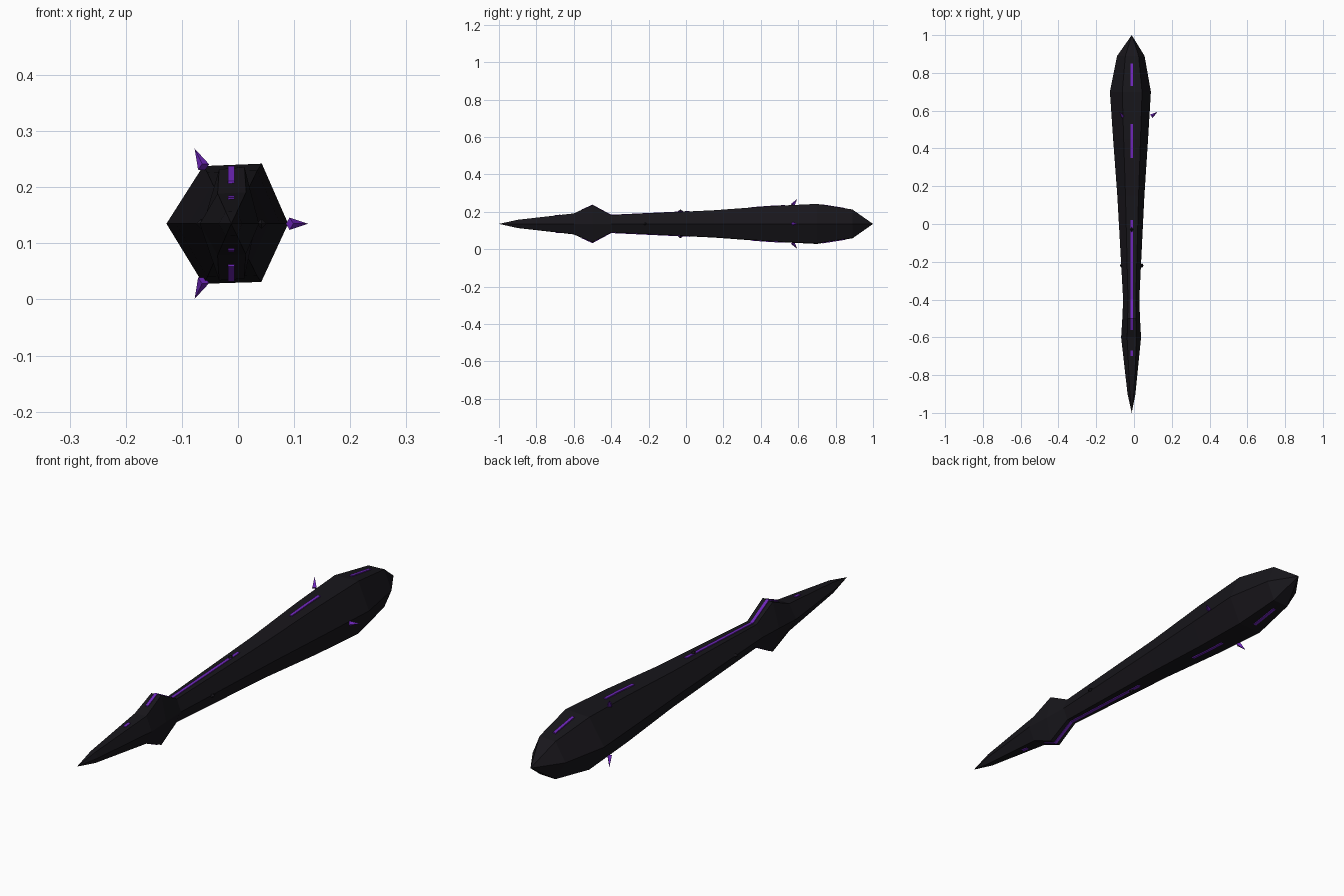
import bpy, math
from mathutils import Vector

if "Cube" in bpy.data.objects:
    bpy.data.objects.remove(bpy.data.objects["Cube"])

CX, CZ = -0.012, 0.135  # long axis of the body


def material(name, color):
    m = bpy.data.materials.new(name)
    m.diffuse_color = (*color, 1)
    m.use_nodes = True
    m.node_tree.nodes["Principled BSDF"].inputs["Base Color"].default_value = m.diffuse_color
    return m


DARK = material("dark_shell", (0.009, 0.008, 0.011))
PURPLE = material("purple_glow", (0.16, 0.02, 0.5))


def make(name, verts, faces, mat):
    me = bpy.data.meshes.new(name)
    me.from_pydata(verts, [], faces)
    me.materials.append(mat)
    ob = bpy.data.objects.new(name, me)
    bpy.context.collection.objects.link(ob)
    return ob


# Ring stations: y, half width, half height
RINGS = [(-0.9, 0.021, 0.022), (-0.6, 0.053, 0.056), (-0.5, 0.047, 0.101),
         (-0.4, 0.043, 0.047), (0.15, 0.072, 0.073), (0.45, 0.093, 0.095),
         (0.7, 0.109, 0.107), (0.89, 0.073, 0.077)]


# Six-sided shell, pointed at both ends
def hexagon(y, w, h):
    shape = [(0.93, 0), (0.5, 1), (-0.46, 0.96), (-1.06, 0), (-0.46, -1), (0.49, -0.97)]
    return [(CX + w * a, y, CZ + h * b) for a, b in shape]


verts = [p for r in RINGS for p in hexagon(*r)]
faces = []
for k in range(len(RINGS) - 1):
    for i in range(6):
        j = (i + 1) % 6
        a = 6 * k
        faces.append((a + i, a + 6 + i, a + 6 + j, a + j))
front, back, last = len(verts), len(verts) + 1, 6 * (len(RINGS) - 1)
verts += [(CX, -1, CZ), (CX, 1, CZ)]
for i in range(6):
    j = (i + 1) % 6
    faces += [(front, i, j), (back, last + j, last + i)]
make("body_shell", verts, faces, DARK)


# Height of the flat top face along the body
def ridge(y):
    for (y0, _, h0), (y1, _, h1) in zip(RINGS, RINGS[1:]):
        if y0 <= y <= y1:
            return h0 + (h1 - h0) * (y - y0) / (y1 - y0)
    return 0.07


# Glowing strips inlaid along the top and bottom faces
def strip(name, y0, y1, side):
    ys = [y0] + [r[0] for r in RINGS if y0 < r[0] < y1] + [y1]
    v, f = [], []
    for y in ys:
        for dx, dz in ((-0.006, -0.01), (0.006, -0.01), (0.006, 0.002), (-0.006, 0.002)):
            v.append((CX + dx, y, CZ + side * (ridge(y) + dz)))
    for k in range(len(ys) - 1):
        for i in range(4):
            j = (i + 1) % 4
            f.append((4 * k + i, 4 * k + j, 4 * k + 4 + j, 4 * k + 4 + i))
    n = len(v)
    f += [(3, 2, 1, 0), (n - 4, n - 3, n - 2, n - 1)]
    make(name, v, f, PURPLE)


SPANS = [(-0.70, -0.67), (-0.56, 0.02), (0.35, 0.53), (0.73, 0.85)]
for side, label in ((1, "top"), (-1, "bottom")):
    for y0, y1 in SPANS:
        strip(f"{label}_glow_strip", y0, y1, side)

# Three spikes around the thick end, leaning back
for deg in (0, 116, -116):
    a = math.radians(deg)
    out = Vector((math.cos(a), 0, math.sin(a)))
    side = Vector((-out.z, 0, out.x))
    extra = 0.0 if deg == 0 else 0.012
    base = Vector((CX, 0.57, CZ)) + out * (0.104 + extra * 0.7)
    tip = Vector((CX, 0.595, CZ)) + out * (0.137 + extra)
    lean = (tip - base).normalized().cross(side)
    v = [base + 0.011 * (side * math.cos(t) + lean * math.sin(t))
         for t in (k * math.pi / 2 for k in range(4))] + [tip]
    make("spike", v, [(3, 2, 1, 0)] + [(i, (i + 1) % 4, 4) for i in range(4)], PURPLE)

# Small studs on the slim section
for name, x, y, z in (("top_stud", 0, -0.03, 0.068), ("bottom_stud", 0, -0.03, -0.068),
                      ("left_stud", -0.054, -0.22, 0), ("right_stud", 0.054, -0.22, 0)):
    c = Vector((CX + x, y, CZ + z))
    v = [c + 0.009 * Vector(d) for d in
         ((1, 0, 0), (0, 1.5, 0), (-1, 0, 0), (0, -1.5, 0), (0, 0, 1), (0, 0, -1))]
    f = [(i, (i + 1) % 4, 4) for i in range(4)] + [((i + 1) % 4, i, 5) for i in range(4)]
    make(name, v, f, DARK)
